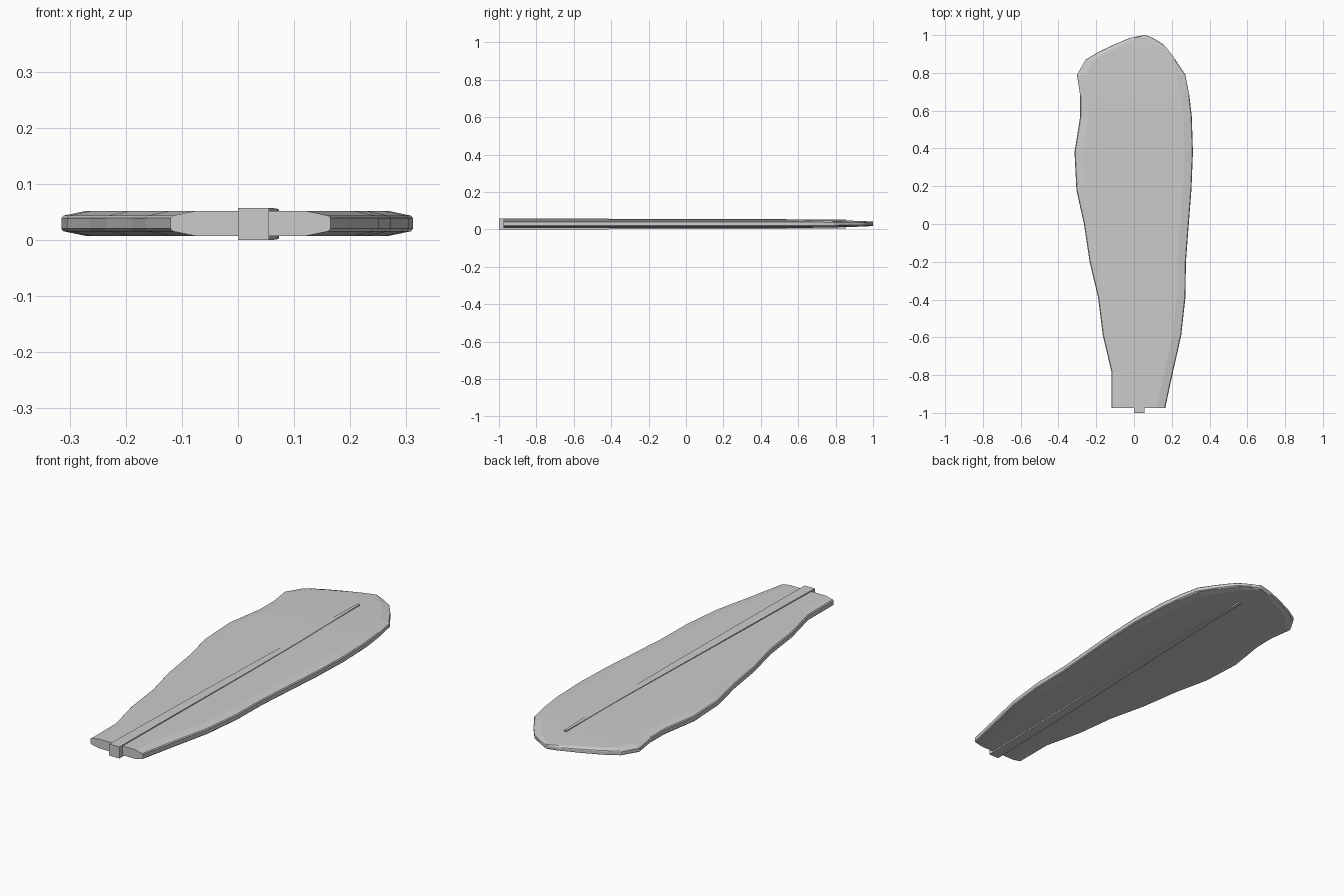
import bpy, bmesh

if "Cube" in bpy.data.objects:
    bpy.data.objects.remove(bpy.data.objects["Cube"])


def loft(name, rings):
    """Skin a list of equal-length cross-sections and cap both ends."""
    bm = bmesh.new()
    loops = [[bm.verts.new(p) for p in ring] for ring in rings]
    n = len(loops[0])
    for a, b in zip(loops, loops[1:]):
        for i in range(n):
            j = (i + 1) % n
            bm.faces.new((a[i], a[j], b[j], b[i]))
    bm.faces.new(loops[0])
    bm.faces.new(loops[-1])
    bmesh.ops.recalc_face_normals(bm, faces=bm.faces)
    mesh = bpy.data.meshes.new(name)
    bm.to_mesh(mesh)
    bm.free()
    ob = bpy.data.objects.new(name, mesh)
    bpy.context.collection.objects.link(ob)
    return ob


MID = 0.0295


def vane_ring(y, left, right, h):
    """Flat slab section with two-step chamfered edges; h is half thickness."""
    w = right - left
    steps = [(0, 0.42), (min(0.004, w * 0.05), 0.62), (min(0.045, w * 0.25), 1)]
    top = [(left + d, k) for d, k in steps] + [(right - d, k) for d, k in reversed(steps)]
    pts = [(x, y, MID + k * h) for x, k in top]
    return pts + [(x, y, MID - k * h) for x, k in reversed(top)]


# Vane: y, left edge, right edge, half thickness
vane = [
    (-0.975, -0.12, 0.165, 0.0225), (-0.78, -0.12, 0.207, 0.0225),
    (-0.59, -0.165, 0.25, 0.0225), (-0.39, -0.19, 0.272, 0.0225),
    (-0.20, -0.235, 0.275, 0.0225), (0.0, -0.265, 0.29, 0.0225),
    (0.18, -0.305, 0.304, 0.0225), (0.38, -0.315, 0.312, 0.0225),
    (0.57, -0.285, 0.306, 0.0225), (0.68, -0.285, 0.293, 0.021),
    (0.79, -0.302, 0.272, 0.019), (0.87, -0.256, 0.219, 0.017),
    (0.91, -0.19, 0.19, 0.016), (0.95, -0.105, 0.157, 0.0145),
    (0.985, -0.022, 0.10, 0.0125), (1.0, 0.05, 0.062, 0.011),
]
loft("feather_vane", [vane_ring(*s) for s in vane])

# Quill: tapering, slightly curved square shaft through the vane
quill = [
    (-1.0, 0.0, 0.055, 0.0285), (-0.5, 0.014, 0.063, 0.0283),
    (0.0, 0.03, 0.071, 0.027), (0.4, 0.043, 0.073, 0.026),
    (0.855, 0.052, 0.065, 0.024),
]
loft("feather_quill", [
    [(l, y, MID - 0.001 - h), (r, y, MID - 0.001 - h),
     (r, y, MID - 0.001 + h), (l, y, MID - 0.001 + h)]
    for y, l, r, h in quill])
